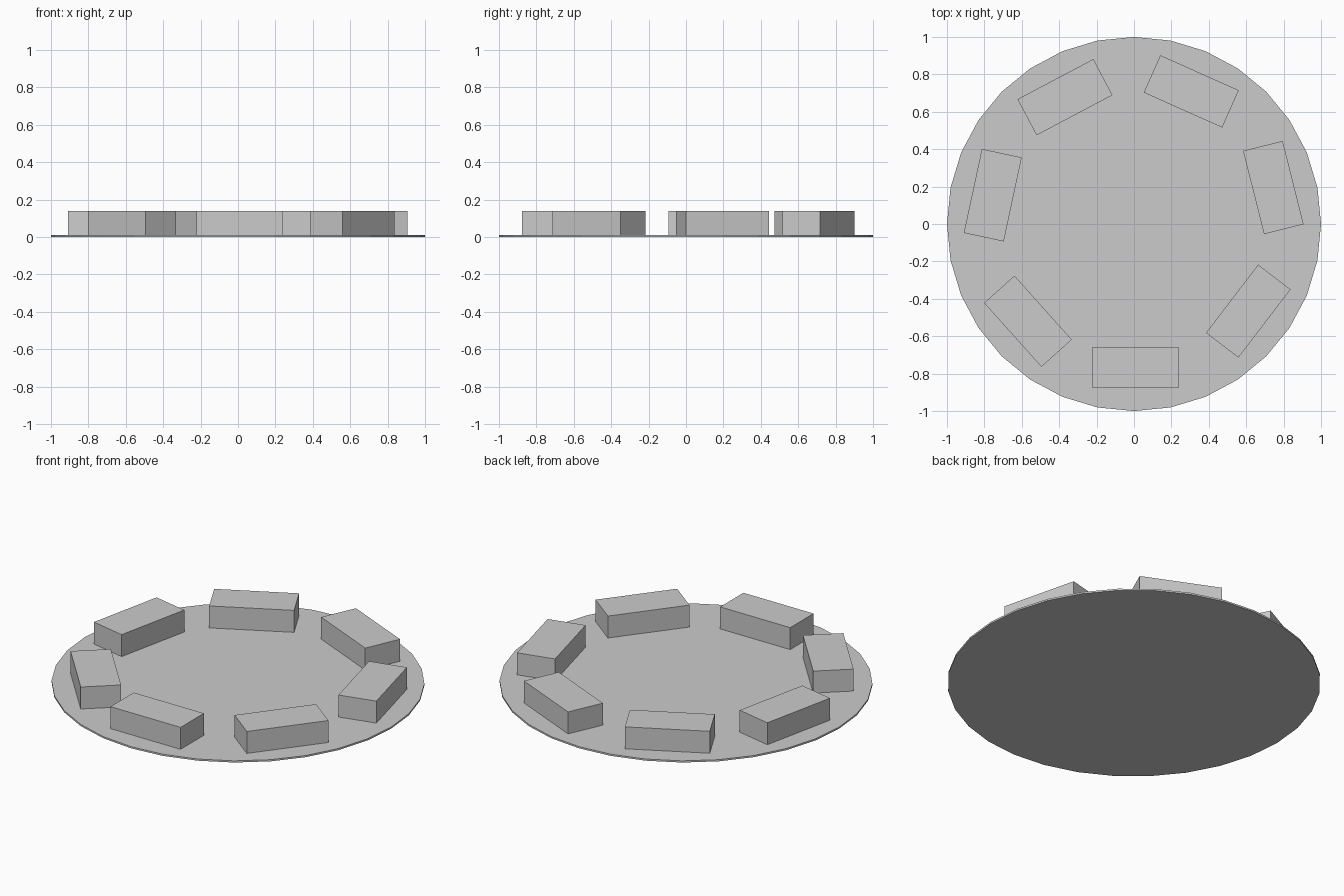
import bpy
from math import radians

if "Cube" in bpy.data.objects:
    bpy.data.objects.remove(bpy.data.objects["Cube"])

BASE_H = 0.01
TOP = 0.14

# thin round base
bpy.ops.mesh.primitive_cylinder_add(vertices=32, radius=1.0, depth=BASE_H,
                                    location=(0, 0, BASE_H / 2))
bpy.context.object.name = "round_base"


def block(name, x, y, angle):
    h = TOP - BASE_H
    bpy.ops.mesh.primitive_cube_add(size=1, location=(x, y, BASE_H + h / 2),
                                    rotation=(0, 0, radians(angle)))
    ob = bpy.context.object
    ob.name = name
    ob.scale = (0.459, 0.218, h)


# ring of seven hand-placed blocks: x, y, turn in degrees
ring = [
    (0.008, -0.767, 0),
    (0.611, -0.466, 52.6),
    (0.745, 0.195, 104.1),
    (0.306, 0.709, 156.0),
    (-0.369, 0.678, 207.9),
    (-0.755, 0.154, 257.9),
    (-0.567, -0.520, 311.9),
]
for i, (x, y, a) in enumerate(ring):
    block(f"ring_block_{i + 1}", x, y, a)
